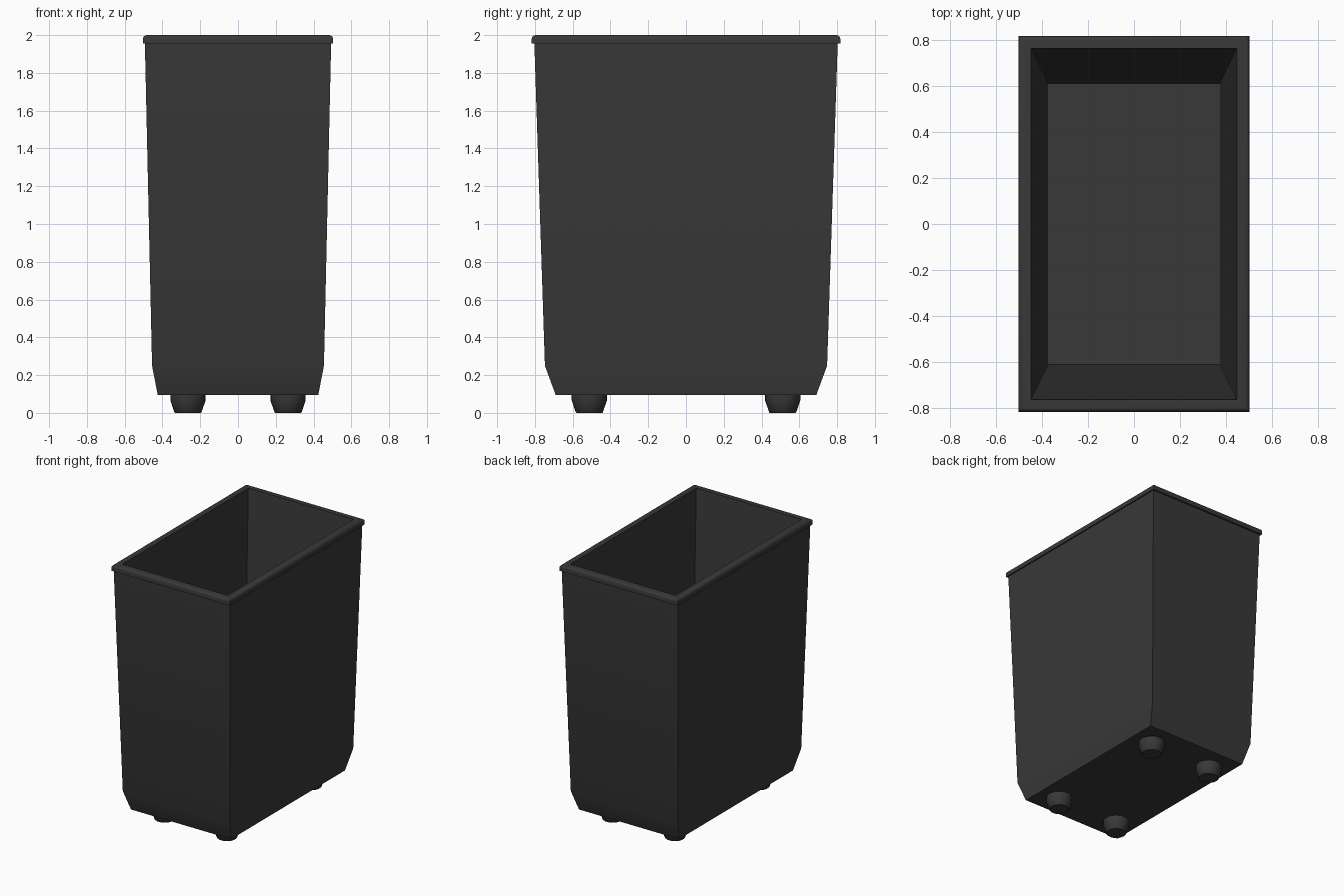
import bpy, bmesh, math

if "Cube" in bpy.data.objects:
    bpy.data.objects.remove(bpy.data.objects["Cube"])

mat = bpy.data.materials.new("dark_plastic")
mat.diffuse_color = (0.04, 0.04, 0.04, 1)
mat.use_nodes = True
mat.node_tree.nodes["Principled BSDF"].inputs["Base Color"].default_value = mat.diffuse_color


def loft(name, rings, cap_start=False, cap_end=False, close=False):
    """Skin a list of equal-length point rings into a mesh object."""
    bm = bmesh.new()
    vs = [[bm.verts.new(p) for p in r] for r in rings]
    n = len(vs[0])
    pairs = list(zip(vs, vs[1:])) + ([(vs[-1], vs[0])] if close else [])
    for a, b in pairs:
        for i in range(n):
            j = (i + 1) % n
            bm.faces.new((a[i], a[j], b[j], b[i]))
    if cap_start:
        bm.faces.new(vs[0][::-1])
    if cap_end:
        bm.faces.new(vs[-1])
    bmesh.ops.recalc_face_normals(bm, faces=bm.faces)
    me = bpy.data.meshes.new(name)
    bm.to_mesh(me)
    bm.free()
    me.materials.append(mat)
    ob = bpy.data.objects.new(name, me)
    bpy.context.collection.objects.link(ob)
    bpy.ops.object.select_all(action='DESELECT')
    ob.select_set(True)
    bpy.context.view_layer.objects.active = ob
    bpy.ops.object.shade_smooth_by_angle(angle=math.radians(30))
    return ob


def rect(x, y, z):
    return [(-x, -y, z), (x, -y, z), (x, y, z), (-x, y, z)]


def circle(cx, cy, r, z, n=24):
    return [(cx + r * math.cos(2 * math.pi * i / n),
             cy + r * math.sin(2 * math.pi * i / n), z) for i in range(n)]


# Tapered bin with chamfered base, rolled rim and hollow inside
profile = [(0.425, 0.69, 0.095), (0.455, 0.747, 0.25), (0.493, 0.803, 1.955)]
cx, cy, r = 0.483, 0.797, 0.02
profile.append((cx + r, cy + r, 1.955))
for k in range(5):
    a = math.radians(90 * k / 4)
    profile.append((cx + r * math.cos(a), cy + r * math.cos(a), 1.98 + r * math.sin(a)))
profile += [(0.447, 0.763, 2.0), (0.373, 0.61, 0.145)]
loft("bin_body", [rect(*p) for p in profile], cap_start=True, cap_end=True)

# Four round tapered feet
for sx, side in ((-1, "left"), (1, "right")):
    for sy, end in ((-1, "front"), (1, "back")):
        x, y = sx * 0.265, sy * 0.512
        steps = [(0.093, 0.097), (0.093, 0.065), (0.072, 0.004), (0.068, 0.0)]
        loft(f"foot_{end}_{side}", [circle(x, y, q, z) for q, z in steps],
             cap_start=True, cap_end=True)
